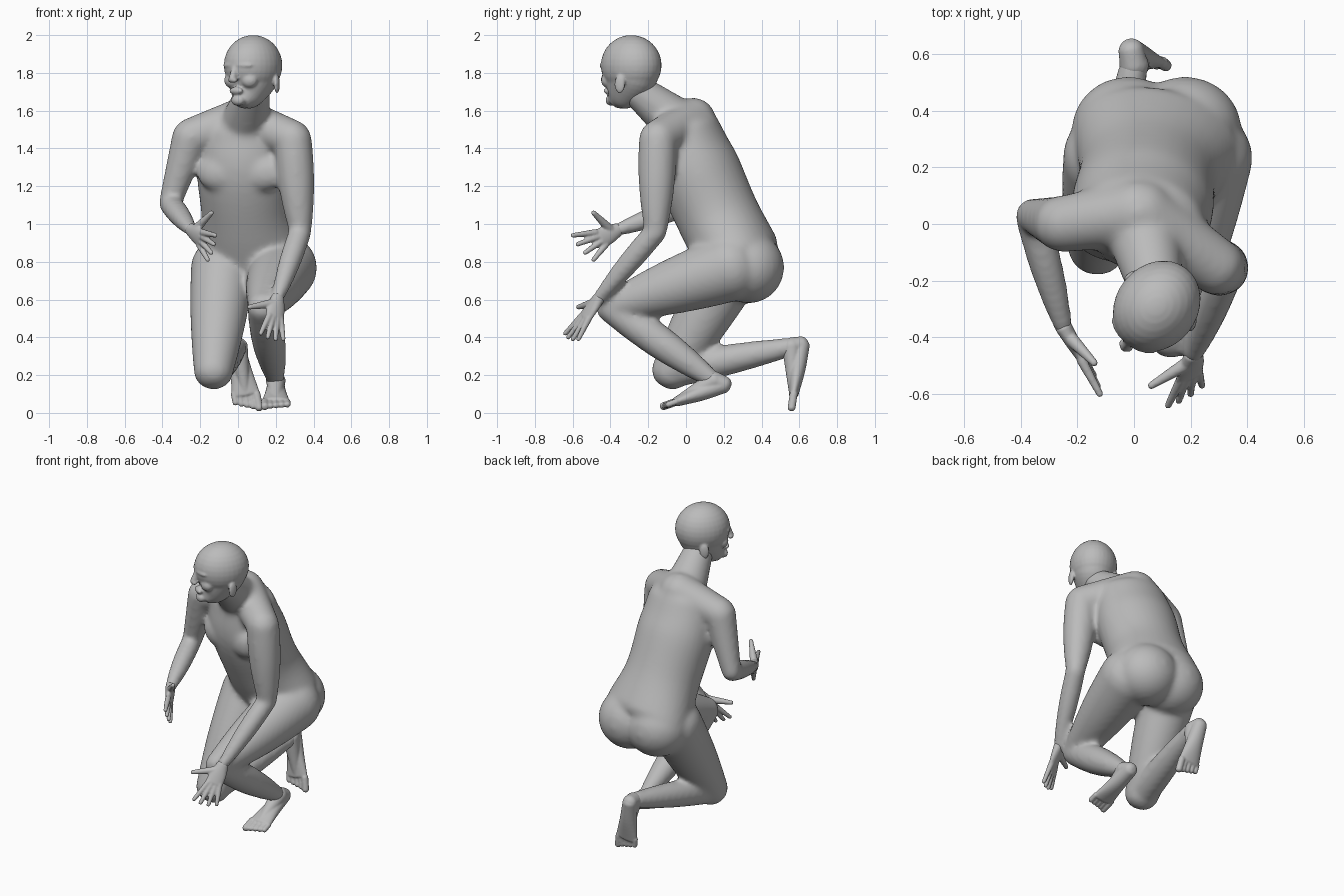
import bpy, bmesh, math
from mathutils import Vector, Matrix

cube = bpy.data.objects.get("Cube")
if cube:
    bpy.data.objects.remove(cube, do_unlink=True)

GREY = (0.5, 0.5, 0.5, 1)
skin = bpy.data.materials.new("plain grey")
skin.use_nodes = True
skin.diffuse_color = GREY
skin.node_tree.nodes["Principled BSDF"].inputs["Base Color"].default_value = GREY

SIDES = 32
STEPS = 5
X = Vector((1, 0, 0))


def spline(keys):
    """Smooth curve through rows of x, y, z, half width and half depth."""
    keys = [Vector(key) for key in keys]
    before_first = keys[0] * 2 - keys[1]
    after_last = keys[-1] * 2 - keys[-2]
    padded = [before_first, *keys, after_last]
    rows = []
    for before, start, end, after in zip(padded, keys, keys[1:], padded[3:]):
        leave, arrive = (end - before) / 2, (after - start) / 2
        for step in range(STEPS):
            t = step / STEPS
            ease = t * t * (3 - 2 * t)
            rows.append(start.lerp(end, ease)
                        + leave * t * (1 - t) ** 2 - arrive * t * t * (1 - t))
    return rows + [keys[-1]]


def loft(bm, keys, side=X, dome=0.9):
    """Tube with elliptical sections and domed ends."""
    rows = spline(keys)
    places = [row.to_3d() for row in rows]
    last = len(rows) - 1
    sections = []
    for i, row in enumerate(rows):
        along = (places[min(i + 1, last)] - places[max(i - 1, 0)]).normalized()
        sections.append((places[i], along, row[3], row[4]))

    def cap(section, sign):
        centre, along, width, depth = section
        reach = along * sign * dome * min(width, depth)
        turns = [math.pi / 2 * k / STEPS for k in range(1, STEPS)]
        return [(centre + reach * math.sin(turn), along,
                 width * math.cos(turn), depth * math.cos(turn)) for turn in turns]

    sections = cap(sections[0], -1)[::-1] + sections + cap(sections[-1], 1)
    angles = [math.tau * k / SIDES for k in range(SIDES)]
    rings = []
    for centre, along, width, depth in sections:
        across = (side - along * side.dot(along)).normalized()
        deep = along.cross(across)
        rings.append([bm.verts.new(centre + across * width * math.cos(angle)
                                   + deep * depth * math.sin(angle)) for angle in angles])
    for low, high in zip(rings, rings[1:]):
        for k in range(SIDES):
            bm.faces.new((low[k - 1], low[k], high[k], high[k - 1]))
    bm.faces.new(rings[0][::-1])
    bm.faces.new(rings[-1])


def limb(bm, start, end, start_radius, end_radius, swell=0.0):
    """Round tapered limb between two joints, swelling in the middle."""
    start, end = Vector(start), Vector(end)
    keys = []
    for step in range(STEPS):
        t = step / (STEPS - 1)
        radius = start_radius + (end_radius - start_radius) * t + swell * math.sin(math.pi * t)
        keys.append((*start.lerp(end, t), radius, radius))
    loft(bm, keys)


def blob(bm, centre, radii, turn=0):
    """Ellipsoid turned about the vertical, in degrees."""
    matrix = (Matrix.Translation(centre) @ Matrix.Rotation(math.radians(turn), 4, "Z")
              @ Matrix.Diagonal((*radii, 1)))
    bmesh.ops.create_uvsphere(bm, u_segments=SIDES, v_segments=SIDES // 2,
                              radius=1, matrix=matrix)


def finish(bm, name, voxel, smoothing):
    """Fuse the overlapping forms into one smooth surface."""
    bmesh.ops.recalc_face_normals(bm, faces=bm.faces)
    mesh = bpy.data.meshes.new(name)
    bm.to_mesh(mesh)
    bm.free()
    mesh.materials.append(skin)
    obj = bpy.data.objects.new(name, mesh)
    bpy.context.collection.objects.link(obj)
    fuse = obj.modifiers.new("fuse", "REMESH")
    fuse.mode = "VOXEL"
    fuse.voxel_size = voxel
    fuse.use_smooth_shade = True
    soften = obj.modifiers.new("soften", "SMOOTH")
    soften.iterations = smoothing


# Joints of the pose: left leg crouching, right leg kneeling
nape = Vector((0.02, 0.04, 1.55))
left_shoulder = Vector((0.29, -0.15, 1.45))
left_elbow = Vector((0.33, -0.16, 0.96))
left_wrist = Vector((0.21, -0.46, 0.61))
right_shoulder = Vector((-0.25, 0, 1.46))
right_elbow = Vector((-0.36, 0.03, 1.11))
right_wrist = Vector((-0.25, -0.36, 0.97))
left_hip = Vector((0.24, 0.24, 0.77))
left_knee = Vector((0.13, -0.4, 0.56))
left_ankle = Vector((0.2, 0.15, 0.17))
right_hip = Vector((-0.08, 0.24, 0.77))
right_knee = Vector((-0.13, -0.08, 0.22))
right_ankle = Vector((0, 0.56, 0.35))

# Torso, shoulders and neck
body = bmesh.new()
loft(body, [(0.08, 0.28, 0.83, 0.3, 0.22), (0.05, 0.17, 1.04, 0.245, 0.22),
            (0.03, 0.06, 1.3, 0.25, 0.22), (0.03, 0.01, 1.5, 0.22, 0.17)],
     side=Vector((1, -0.2, 0)), dome=0.5)
limb(body, nape, left_shoulder, 0.12, 0.1)
limb(body, nape, right_shoulder, 0.12, 0.1)
limb(body, (0.04, -0.05, 1.54), (0.08, -0.25, 1.7), 0.13, 0.09)
for side, pec in ((1, (0.12, -0.1, 1.27)), (-1, (-0.09, -0.06, 1.27))):
    blob(body, pec, (0.13, 0.07, 0.1), turn=-15)
    blob(body, (0.08 + side * 0.1, 0.33, 0.77), (0.2, 0.19, 0.19))

# Arms
limb(body, left_shoulder, left_elbow, 0.1, 0.06, swell=0.015)
limb(body, left_elbow, left_wrist, 0.06, 0.035, swell=0.01)
limb(body, right_shoulder, right_elbow, 0.1, 0.06)
limb(body, right_elbow, right_wrist, 0.06, 0.035, swell=0.01)

# Legs
limb(body, left_hip, left_knee, 0.18, 0.08, swell=0.015)
limb(body, left_knee, left_ankle, 0.08, 0.045, swell=0.025)
limb(body, right_hip, right_knee, 0.17, 0.105, swell=0.01)
limb(body, right_knee, right_ankle, 0.09, 0.05, swell=0.01)
finish(body, "body", voxel=0.014, smoothing=14)

# Head: shaped around its own centre facing forward, then turned
head = bmesh.new()
blob(head, (0, 0, 0), (0.145, 0.17, 0.16))
loft(head, [(0, -0.1, -0.19, 0.055, 0.05), (0, -0.06, -0.15, 0.09, 0.1),
            (0, -0.01, -0.06, 0.13, 0.15), (0, 0, 0, 0.14, 0.163)], dome=0.4)
limb(head, (0, -0.155, 0), (0, -0.18, -0.075), 0.014, 0.02)
blob(head, (0, -0.147, -0.135), (0.045, 0.018, 0.02))
blob(head, (0, -0.13, -0.185), (0.04, 0.03, 0.03))
for side in (1, -1):
    tilt = side * 20
    blob(head, (side * 0.05, -0.145, 0), (0.05, 0.018, 0.014), tilt)
    blob(head, (side * 0.06, -0.11, -0.08), (0.045, 0.035, 0.04), tilt)
    blob(head, (side * 0.014, -0.175, -0.08), (0.014, 0.018, 0.012))
    blob(head, (side * 0.137, 0.03, -0.1), (0.013, 0.03, 0.05), tilt)
head.transform(Matrix.Translation((0.08, -0.29, 1.84))
               @ Matrix.Rotation(math.radians(-38), 4, "Z"))
finish(head, "head", voxel=0.007, smoothing=6)


def hand(name, wrist, index_tip, little_tip, thumb_tip):
    """Flat palm with four fingers fanned between two tips, and a thumb."""
    index_tip, little_tip, thumb_tip = map(Vector, (index_tip, little_tip, thumb_tip))
    index = wrist.lerp(index_tip, 0.5)
    little = wrist.lerp(little_tip, 0.5)
    middle = index.lerp(little, 0.5)
    across = little - index
    bm = bmesh.new()
    loft(bm, [(*wrist, 0.036, 0.03), (*wrist.lerp(middle, 0.5), 0.05, 0.026),
              (*middle, 0.055, 0.02)], across, dome=0.6)
    for finger in range(4):
        share = finger / 3
        root = index.lerp(little, share)
        tip = index_tip.lerp(little_tip, share)
        if finger in (1, 2):
            tip = root.lerp(tip, 1.1)
        limb(bm, root, tip, 0.018, 0.012)
    limb(bm, wrist.lerp(index, 0.3), thumb_tip, 0.026, 0.013)
    finish(bm, name, voxel=0.006, smoothing=2)


hand("left_hand", left_wrist, (0.12, -0.64, 0.42), (0.24, -0.57, 0.39), (0.06, -0.57, 0.56))
hand("right_hand", right_wrist, (-0.12, -0.6, 0.94), (-0.16, -0.49, 0.81), (-0.14, -0.49, 1.06))


def foot(name, heel, ankle, ball, inner):
    """Sole, instep and five toes; inner is the x direction of the big toe."""
    heel, ball = Vector(heel), Vector(ball)
    bm = bmesh.new()
    loft(bm, [(*heel, 0.045, 0.045), (*heel.lerp(ball, 0.5), 0.056, 0.042),
              (*ball, 0.075, 0.026)], dome=0.7)
    limb(bm, ankle, ball, 0.052, 0.024)
    limb(bm, ankle, heel, 0.05, 0.045)
    for toe in range(5):
        shift = X * inner * (0.058 - toe * 0.03)
        tip = heel.lerp(ball, 1.28 - toe * 0.025)
        size = 0.016 if toe else 0.021
        limb(bm, ball + shift, tip + shift, size, size)
    finish(bm, name, voxel=0.006, smoothing=2)


foot("left_foot", (0.2, 0.2, 0.15), left_ankle, (0.2, -0.05, 0.06), inner=-1)
foot("right_foot", (-0.01, 0.61, 0.36), right_ankle, (0.04, 0.57, 0.1), inner=1)
